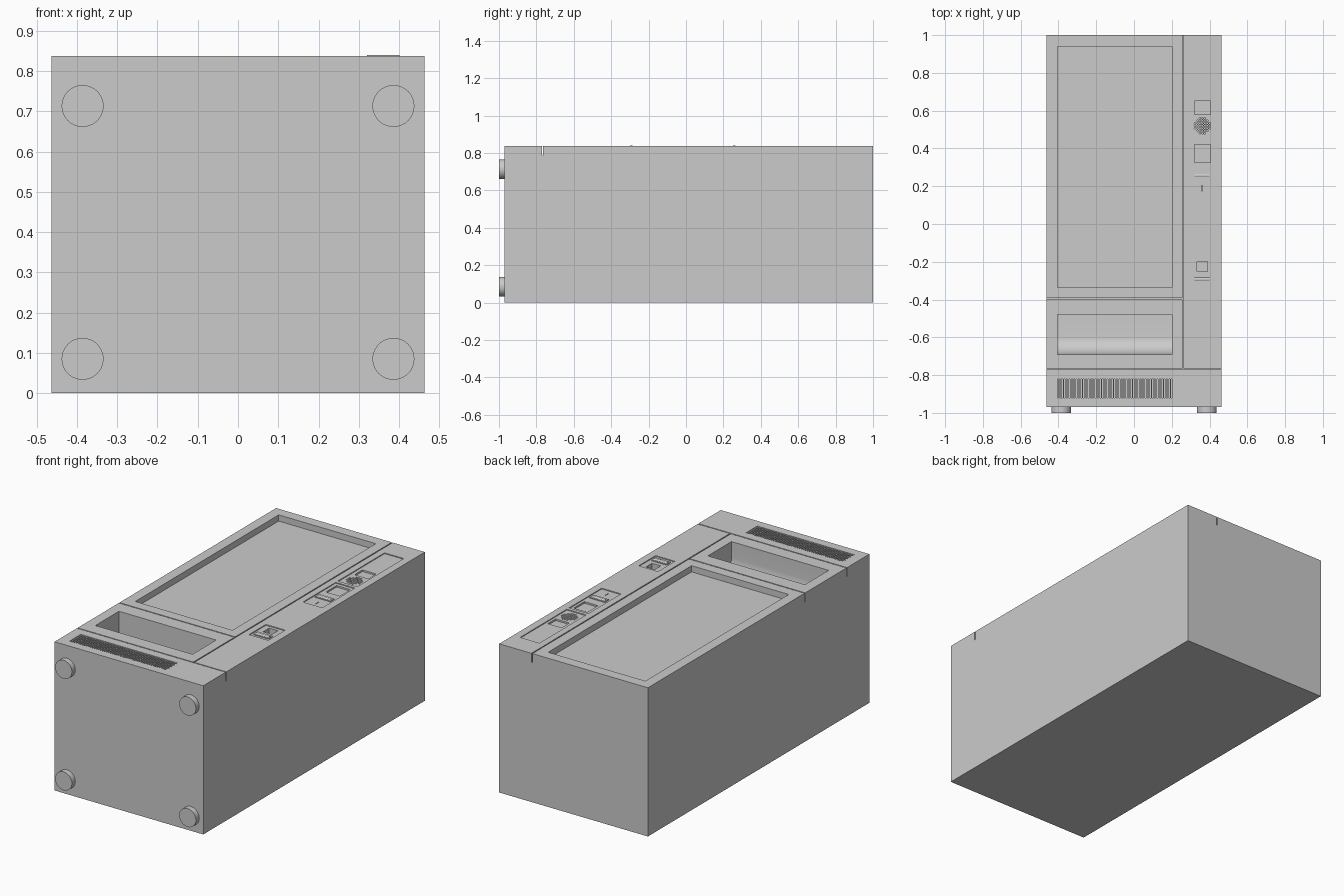
import bpy, bmesh, math
from mathutils import Matrix, Vector

default = bpy.data.objects.get("Cube")
if default:
    bpy.data.objects.remove(default, do_unlink=True)

gray = bpy.data.materials.new("light_gray")
gray.use_nodes = True
COLOR = (0.6, 0.6, 0.6, 1)
gray.diffuse_color = COLOR
gray.node_tree.nodes["Principled BSDF"].inputs["Base Color"].default_value = COLOR

TOP = 0.837   # height of the door surface
W = 0.463     # half width


def finish(name, bm):
    bmesh.ops.recalc_face_normals(bm, faces=bm.faces)
    mesh = bpy.data.meshes.new(name)
    bm.to_mesh(mesh)
    bm.free()
    mesh.materials.append(gray)
    obj = bpy.data.objects.new(name, mesh)
    bpy.context.collection.objects.link(obj)
    return obj


def add_box(bm, x0, x1, y0, y1, z0, z1):
    center = Vector((x0 + x1, y0 + y1, z0 + z1)) / 2
    size = Matrix.Diagonal((x1 - x0, y1 - y0, z1 - z0, 1))
    bmesh.ops.create_cube(bm, size=1, matrix=Matrix.Translation(center) @ size)


def add_cylinder(bm, center, radius, depth, axis="Z", sides=32):
    turn = {"X": Matrix.Rotation(math.pi / 2, 4, "Y"),
            "Y": Matrix.Rotation(math.pi / 2, 4, "X"),
            "Z": Matrix.Identity(4)}[axis]
    bmesh.ops.create_cone(bm, cap_ends=True, segments=sides, radius1=radius,
                          radius2=radius, depth=depth,
                          matrix=Matrix.Translation(center) @ turn)


def smooth(obj):
    bpy.ops.object.select_all(action="DESELECT")
    obj.select_set(True)
    bpy.context.view_layer.objects.active = obj
    bpy.ops.object.shade_smooth_by_angle(angle=math.radians(30))


def cut(bm):
    """Carve the shape out of the cabinet, then discard it."""
    cutter = finish("cutter", bm)
    cutter.hide_render = True
    mod = cabinet.modifiers.new("cut", "BOOLEAN")
    mod.operation = "DIFFERENCE"
    mod.solver = "EXACT"
    mod.object = cutter
    bpy.context.view_layer.objects.active = cabinet
    bpy.ops.object.modifier_apply(modifier=mod.name)
    bpy.data.objects.remove(cutter, do_unlink=True)


def recess(x0, x1, y0, y1, depth):
    bm = bmesh.new()
    add_box(bm, x0, x1, y0, y1, TOP - depth, TOP + 0.1)
    cut(bm)


# Cabinet
bm = bmesh.new()
add_box(bm, -W, W, -0.97, 1, 0, TOP)
cabinet = finish("cabinet", bm)

# Display window and vent recess
recess(-0.405, 0.2, -0.335, 0.94, 0.035)
recess(-0.405, 0.2, -0.92, -0.82, 0.03)

# Delivery chute with a curved lower wall
profile = [(-0.48, 0.9), (-0.69, 0.9)]
for i in range(11):
    a = math.pi / 2 * i / 10
    profile.append((-0.6 - 0.09 * math.cos(a), 0.75 - 0.11 * math.sin(a)))
profile.append((-0.48, 0.64))
bm = bmesh.new()
face = bm.faces.new([bm.verts.new((-0.405, y, z)) for y, z in profile])
side = bmesh.ops.extrude_face_region(bm, geom=[face])["geom"]
bmesh.ops.translate(bm, vec=(0.605, 0, 0),
                    verts=[v for v in side if isinstance(v, bmesh.types.BMVert)])
cut(bm)

# Door seams
recess(-0.6, 0.6, -0.771, -0.765, 0.05)
recess(0.257, 0.263, -0.768, 1.1, 0.05)
recess(-0.6, 0.26, -0.399, -0.393, 0.05)

# Control panels, each a shallow recess
for y0, y1 in ((0.46, 0.875), (0.15, 0.44), (-0.33, -0.18)):
    recess(0.3, 0.42, y0, y1, 0.005)

# Screen, keypad, coin slot and coin return
recess(0.32, 0.405, 0.58, 0.65, 0.014)
recess(0.32, 0.405, 0.325, 0.42, 0.014)
recess(0.358, 0.362, 0.175, 0.205, 0.04)
recess(0.333, 0.388, -0.252, -0.198, 0.05)

# Speaker holes
bm = bmesh.new()
for i in range(-3, 4):
    for j in range(-3, 4):
        if i * i + j * j < 11:
            add_cylinder(bm, (0.362 + i * 0.013, 0.52 + j * 0.013, TOP),
                         0.0045, 0.05, sides=8)
cut(bm)
cabinet.name = "cabinet"
smooth(cabinet)

# Vent slats
bm = bmesh.new()
pitch = 0.605 / 48
for i in range(48):
    x = -0.405 + pitch * (i + 0.5)
    add_box(bm, x - 0.0035, x + 0.0035, -0.92, -0.82, TOP - 0.031, TOP - 0.002)
finish("vent_slats", bm)

# Note slot and return flap: framed rounded bars
for name, y in (("note_slot", 0.257), ("return_flap", -0.293)):
    bm = bmesh.new()
    add_box(bm, 0.313, 0.408, y - 0.018, y + 0.018, TOP - 0.02, TOP)
    add_cylinder(bm, (0.3605, y, TOP - 0.011), 0.014, 0.08, "X", 24)
    smooth(finish(name, bm))

# Feet
for sx, side_name in ((-1, "right"), (1, "left")):
    for z, level in ((0.085, "back"), (0.713, "front")):
        bm = bmesh.new()
        add_cylinder(bm, (sx * 0.386, -0.983, z), 0.052, 0.034, "Y", 40)
        smooth(finish(f"{level}_{side_name}_foot", bm))
